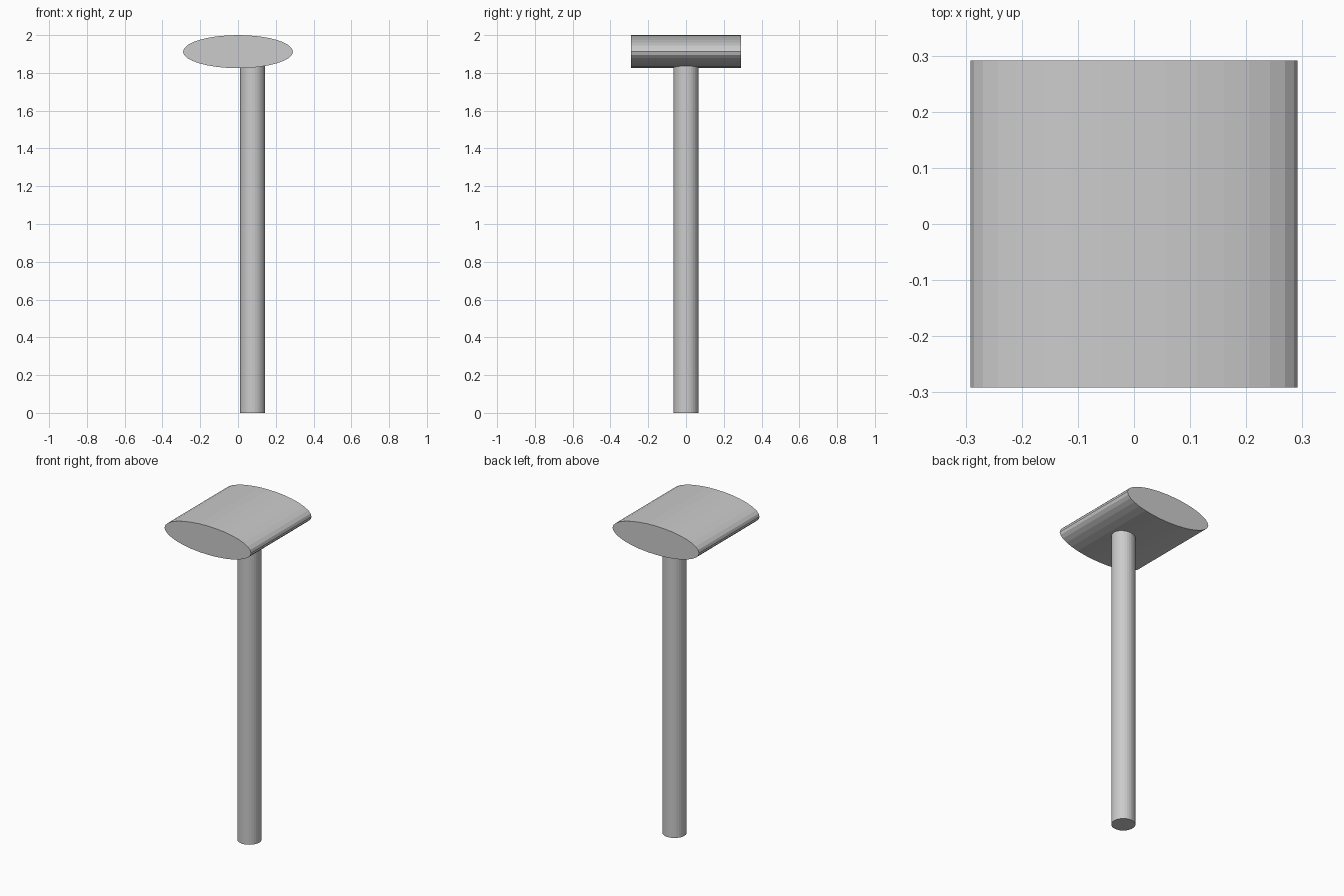
import bpy
from math import pi

if "Cube" in bpy.data.objects:
    bpy.data.objects.remove(bpy.data.objects["Cube"])


def cylinder(name, radius, depth, location, rotation=(0, 0, 0), scale=(1, 1, 1)):
    """Add a 32-sided flat-shaded cylinder with its transform applied."""
    bpy.ops.mesh.primitive_cylinder_add(vertices=32, radius=radius, depth=depth,
                                        location=location, rotation=rotation)
    obj = bpy.context.object
    obj.name = name
    obj.scale = scale
    bpy.ops.object.transform_apply(location=False, rotation=True, scale=True)
    return obj


# Handle, set off-centre and sunk a little into the head
HANDLE_TOP = 1.87
cylinder("handle", 0.0665, HANDLE_TOP, (0.077, 0, HANDLE_TOP / 2))

# Head: a cylinder lying along y, flattened to an ellipse in height
HEAD_R, HEAD_HALF_HEIGHT = 0.291, 0.0875
cylinder("head", HEAD_R, 2 * HEAD_R, (0, 0, 2 - HEAD_HALF_HEIGHT),
         rotation=(pi / 2, 0, 0), scale=(1, HEAD_HALF_HEIGHT / HEAD_R, 1))
